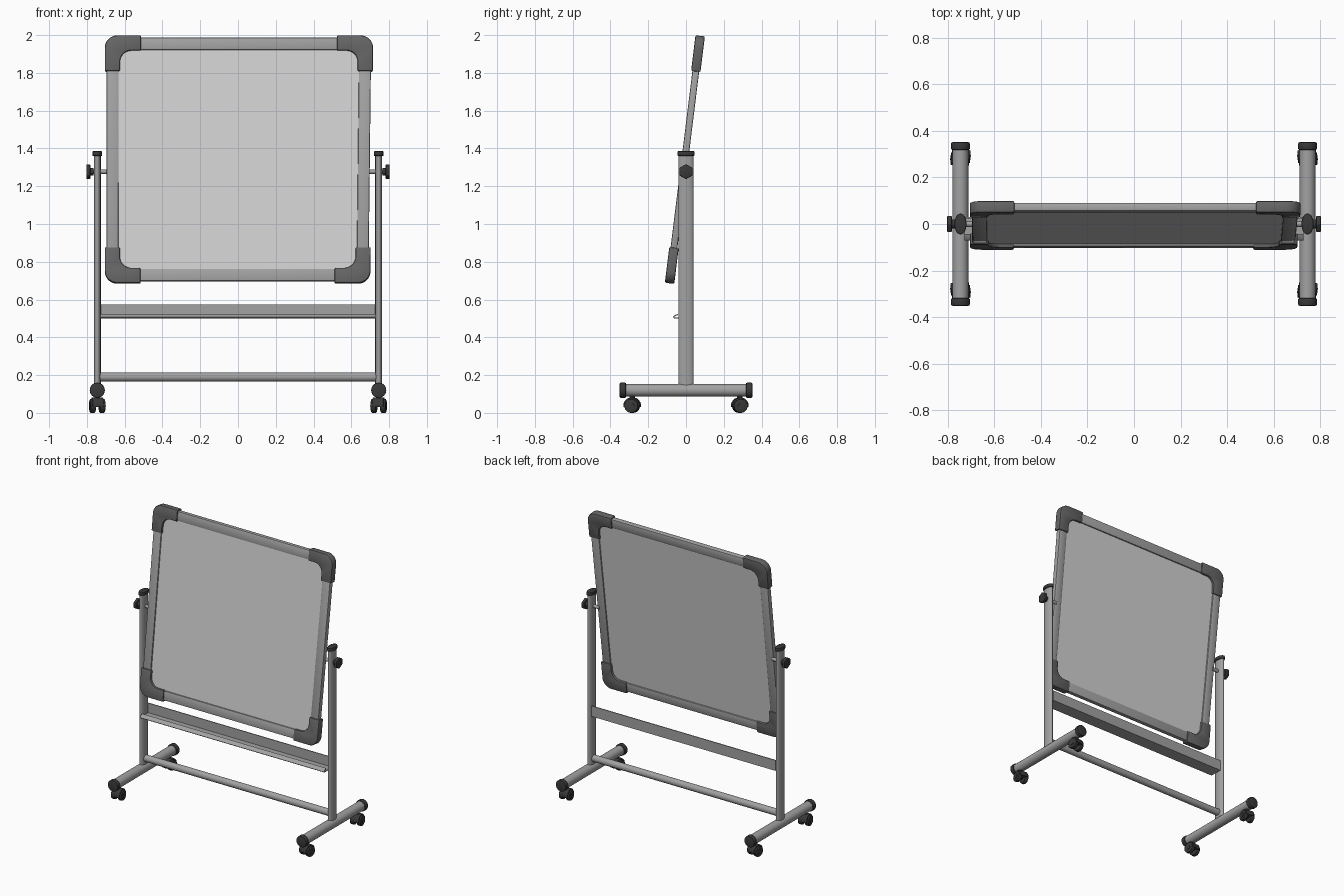
import bpy
import bmesh
from math import sin, cos, pi, radians
from mathutils import Matrix, Vector

if "Cube" in bpy.data.objects:
    bpy.data.objects.remove(bpy.data.objects["Cube"], do_unlink=True)


def material(name, grey):
    m = bpy.data.materials.new(name)
    m.use_nodes = True
    colour = (grey, grey, grey, 1)
    m.diffuse_color = colour
    m.node_tree.nodes["Principled BSDF"].inputs["Base Color"].default_value = colour
    return m


PANEL = material("writing surface light grey", 0.64)
METAL = material("metal grey", 0.36)
CORNER = material("corner dark grey", 0.13)
BLACK = material("black plastic", 0.04)

TO_WORLD = {
    "x": lambda p, q, t: (t, p, q),
    "y": lambda p, q, t: (p, t, q),
    "z": lambda p, q, t: (p, q, t),
}


def arc(cx, cy, rx, ry, start, end, steps):
    return [(cx + rx * cos(radians(start + (end - start) * i / steps)),
             cy + ry * sin(radians(start + (end - start) * i / steps)))
            for i in range(steps + 1)]


def ellipse(cx, cy, rx, ry, sides=28, start=0):
    return arc(cx, cy, rx, ry, start, start + 360, sides)[:-1]


def rect(x0, x1, y0, y1):
    return [(x0, y0), (x1, y0), (x1, y1), (x0, y1)]


def prism(name, outline, axis, a, b, mat, bevel=0, shape=None):
    """Extrude an outline along an axis, with optional rounded edges and a point map."""
    bm = bmesh.new()
    low, high = [[bm.verts.new(TO_WORLD[axis](p, q, t)) for p, q in outline] for t in (a, b)]
    n = len(outline)
    bm.faces.new(low)
    bm.faces.new(high)
    for i in range(n):
        j = (i + 1) % n
        bm.faces.new((low[i], low[j], high[j], high[i]))
    bmesh.ops.recalc_face_normals(bm, faces=bm.faces)
    if bevel:
        sharp = [e for e in bm.edges if e.calc_face_angle(0) > 0.6]
        bmesh.ops.bevel(bm, geom=sharp, offset=bevel, segments=2, profile=0.5, affect="EDGES")
    if shape:
        for v in bm.verts:
            v.co = shape(v.co)
    bmesh.ops.recalc_face_normals(bm, faces=bm.faces)
    mesh = bpy.data.meshes.new(name)
    bm.to_mesh(mesh)
    bm.free()
    mesh.materials.append(mat)
    obj = bpy.data.objects.new(name, mesh)
    bpy.context.collection.objects.link(obj)
    bpy.ops.object.select_all(action="DESELECT")
    obj.select_set(True)
    bpy.context.view_layer.objects.active = obj
    bpy.ops.object.shade_smooth_by_angle(angle=radians(35))
    return obj


# Board: built upright about its centre, slightly out of square, then tilted back
TILT = Matrix.Translation((0, -0.006, 1.341)) @ Matrix.Rotation(radians(-7.05), 4, "X")


def tilt(co):
    skew = (co.x + 0.705) / 1.41 * (0.003 + 0.0075 * co.z / 0.66)
    return TILT @ Vector((co.x + skew, co.y, co.z))


prism("writing_panel", rect(-0.65, 0.65, -0.6, 0.6), "y", -0.009, 0.009, PANEL, shape=tilt)
for side, s in (("left", 1), ("right", -1)):
    prism(side + "_frame_bar", rect(*sorted((0.632 * s, 0.695 * s)), -0.6, 0.6),
          "y", -0.018, 0.018, METAL, 0.007, tilt)
for level, s in (("top", 1), ("bottom", -1)):
    prism(level + "_frame_bar", rect(-0.64, 0.64, *sorted((0.584 * s, 0.65 * s))),
          "y", -0.018, 0.018, METAL, 0.007, tilt)

# Corner guards: rounded outside, filleted inside
guard = ([(0.515, 0.66)] + arc(0.64, 0.595, 0.065, 0.065, 90, 0, 8) + [(0.705, 0.47), (0.625, 0.47)]
         + arc(0.565, 0.52, 0.06, 0.06, 0, 90, 8) + [(0.515, 0.58)])
for side, sx in (("left", 1), ("right", -1)):
    for level, sz in (("top", 1), ("bottom", -1)):
        prism(level + "_" + side + "_corner_guard", [(p * sx, q * sz) for p, q in guard],
              "y", -0.025, 0.025, CORNER, 0.007, tilt)

# Cross members: pen tray with back plate and curled lip, and lower bar
tray = [(0.03, 0.575), (0.03, 0.5), (-0.062, 0.5), (-0.07, 0.507), (-0.06, 0.518), (-0.043, 0.524),
        (-0.043, 0.518), (-0.056, 0.513), (-0.06, 0.506), (0.024, 0.506), (0.024, 0.575)]
prism("pen_tray", tray, "x", -0.727, 0.727, METAL)
prism("lower_crossbar", ellipse(0, 0.19, 0.023, 0.024), "x", -0.735, 0.735, METAL)


# Stand: one side at a time
for side, s in (("left", 1), ("right", -1)):
    x = 0.745 * s
    prism(side + "_post", ellipse(x, 0, 0.0185, 0.04), "z", 0.13, 1.365, METAL)
    prism(side + "_post_cap", ellipse(x, 0, 0.026, 0.045), "z", 1.36, 1.386, BLACK, 0.005)
    prism(side + "_pivot_rod", ellipse(0, 1.277, 0.012, 0.012, 16), "x", 0.68 * s, 0.785 * s, METAL)
    prism(side + "_knob_neck", ellipse(0, 1.277, 0.02, 0.02, 16), "x", 0.764 * s, 0.787 * s, BLACK)
    prism(side + "_knob", ellipse(0, 1.277, 0.04, 0.04, 6, 90), "x", 0.782 * s, 0.802 * s, BLACK, 0.004)
    prism(side + "_foot", ellipse(x, 0.12, 0.034, 0.034), "y", -0.33, 0.33, METAL)

    for end, e in (("back", 1), ("front", -1)):
        tag = end + "_" + side
        prism(tag + "_foot_cap", ellipse(x, 0.12, 0.04, 0.04), "y", 0.318 * e, 0.351 * e, BLACK, 0.005)
        # Twin-wheel caster with a hood and a stem, turned a little
        centre = Vector((x, 0.285 * e, 0))
        turn = Matrix.Translation(centre) @ Matrix.Rotation(radians(8 * s * e), 4, "Z")

        def place(co):
            return turn @ co

        for k in (-1, 1):
            prism(tag + "_caster_wheel", ellipse(0, 0.037, 0.037, 0.037, 24),
                  "x", 0.011 * k, 0.04 * k, BLACK, 0.006, place)
            prism(tag + "_caster_hub", ellipse(0, 0.037, 0.017, 0.017, 16),
                  "x", 0.038 * k, 0.043 * k, BLACK, 0, place)
        hood = arc(0, 0.038, 0.044, 0.044, -10, 190, 16)
        prism(tag + "_caster_hood", hood, "x", -0.03, 0.03, BLACK, 0.004, place)
        prism(tag + "_caster_stem", ellipse(0, 0, 0.014, 0.014, 16), "z", 0.06, 0.11, BLACK, 0, place)
